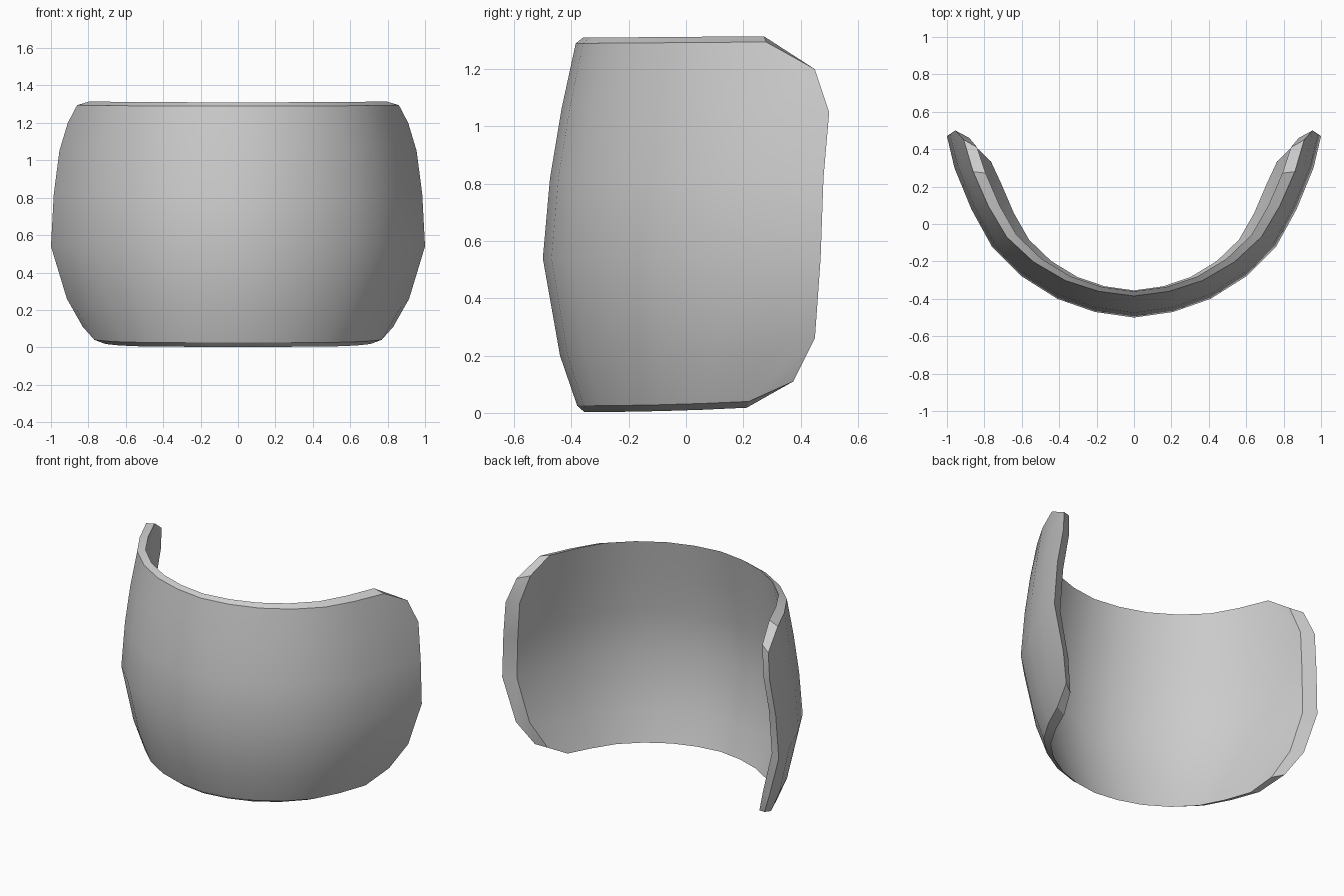
import bpy
import bmesh
from math import radians

cube = bpy.data.objects.get("Cube")
if cube:
    bpy.data.objects.remove(cube)

# Half plan of the curved shell at its widest, from the front centre outwards
PLAN = [(0, -0.5), (0.21, -0.47), (0.41, -0.4), (0.6, -0.28),
        (0.76, -0.12), (0.87, 0.08), (0.96, 0.3)]
# Rows from bottom to top: height, width factor, front y, side y
ROWS = [(0.025, 0.8, -0.38, 0.22), (0.2, 0.9, -0.44, 0.27),
        (0.54, 1.0, -0.5, 0.3), (0.82, 0.982, -0.475, 0.31),
        (1.06, 0.95, -0.435, 0.31), (1.29, 0.896, -0.385, 0.28)]
# Rounded free end, one point per row
TIP = [(0.83, 0.375, 0.11), (0.915, 0.45, 0.26), (1.0, 0.47, 0.54),
       (0.985, 0.48, 0.82), (0.955, 0.5, 1.05), (0.91, 0.45, 1.2)]
LAST = len(PLAN)
TOP = len(ROWS) - 1


def outer_point(col, row):
    if col == LAST:
        return TIP[row]
    z, width, front, side = ROWS[row]
    x, y = PLAN[col]
    t = (y - PLAN[0][1]) / (PLAN[-1][1] - PLAN[0][1])
    lift = 0.015 * t * t if row == 0 else 0.005 * t
    return x * width, front + t * (side - front), z + lift


def inner_point(col, row):
    x, y, z = outer_point(col, row)
    t = col / LAST
    shift = -0.04 if col == LAST else 0.025 - 0.045 * t ** 2
    lip = {0: -0.022, TOP: 0.02}.get(row, 0)
    return x * 0.922, y + shift, z + lip


def make_layer(bm, point):
    grid = []
    for col in range(-LAST, LAST + 1):
        side = -1 if col < 0 else 1
        column = []
        for row in range(TOP + 1):
            x, y, z = point(abs(col), row)
            column.append(bm.verts.new((side * x, y, z)))
        grid.append(column)
    for a, b in zip(grid, grid[1:]):
        for r in range(TOP):
            bm.faces.new((a[r], b[r], b[r + 1], a[r + 1]))
    return grid


def border(grid):
    return ([c[0] for c in grid] + grid[-1][1:]
            + [c[-1] for c in reversed(grid[:-1])] + grid[0][-2:0:-1])


# Outer and inner skins joined by a rim
bm = bmesh.new()
outside = border(make_layer(bm, outer_point))
inside = border(make_layer(bm, inner_point))
rim = set()
for i in range(len(outside)):
    j = (i + 1) % len(outside)
    rim.add(bm.faces.new((outside[i], outside[j], inside[j], inside[i])))
bmesh.ops.recalc_face_normals(bm, faces=bm.faces[:])

# Smooth skins, with crisp edges around the rim
for face in bm.faces:
    face.smooth = True
for edge in bm.edges:
    count = sum(f in rim for f in edge.link_faces)
    corner = count == 2 and edge.calc_face_angle(0) > radians(22)
    edge.smooth = not (count == 1 or corner)

mesh = bpy.data.meshes.new("curved_shell")
bm.to_mesh(mesh)
bm.free()
shell = bpy.data.objects.new("curved_shell", mesh)
bpy.context.collection.objects.link(shell)

# Single plain grey
grey = bpy.data.materials.new("light_grey")
grey.use_nodes = True
color = (0.6, 0.6, 0.6, 1)
grey.diffuse_color = color
grey.node_tree.nodes["Principled BSDF"].inputs["Base Color"].default_value = color
mesh.materials.append(grey)
